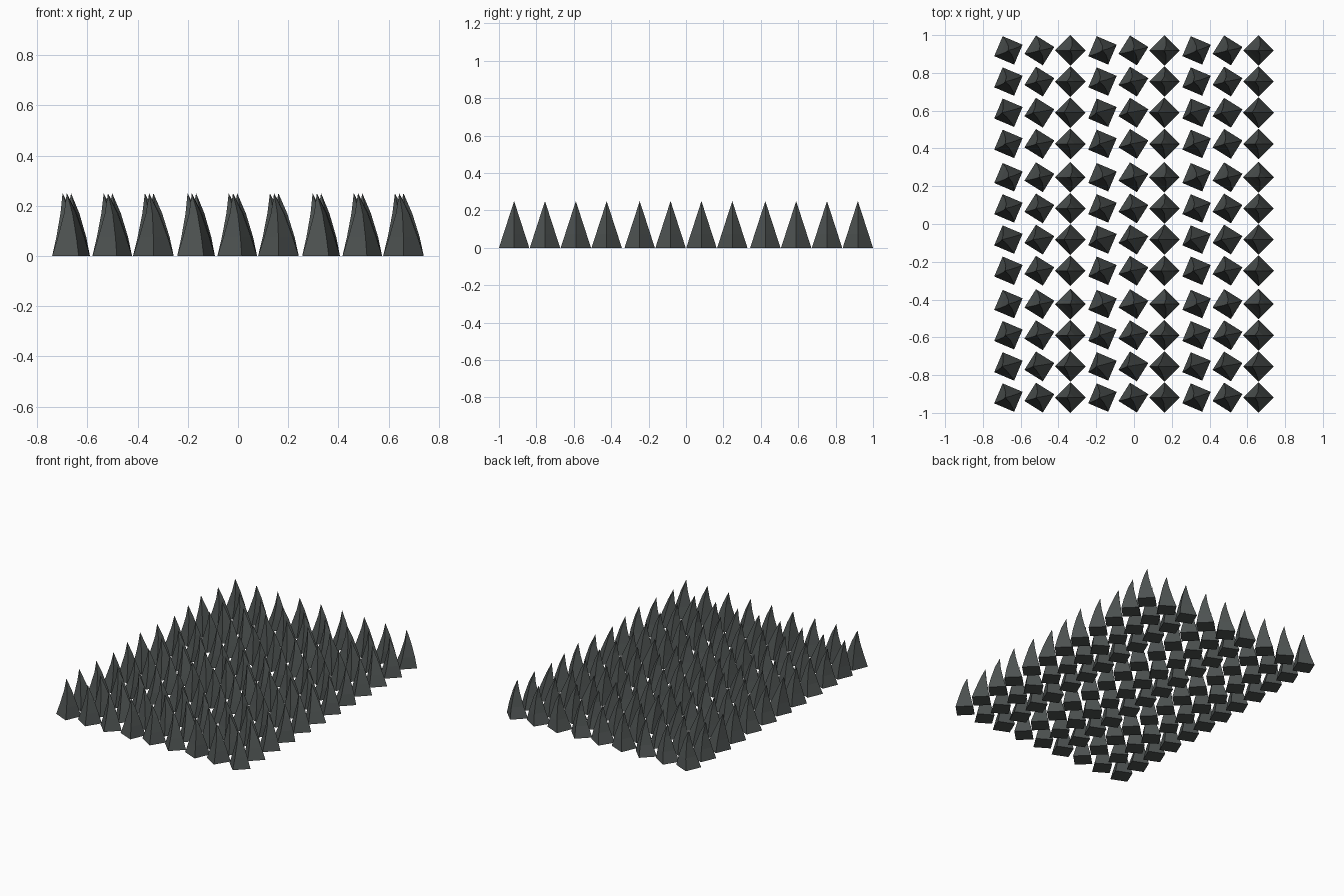
import bpy, bmesh, math

if "Cube" in bpy.data.objects:
    bpy.data.objects.remove(bpy.data.objects["Cube"])

stone = bpy.data.materials.new("dark slate")
stone.diffuse_color = (0.075, 0.085, 0.083, 1)
stone.use_nodes = True
stone.node_tree.nodes["Principled BSDF"].inputs["Base Color"].default_value = stone.diffuse_color

R, H = 0.081, 0.25                      # base corner radius and spike height
TURNS = (22, 13, 0)                     # twist of each column in a tile (degrees)
RINGS = (0.0, 0.075, 0.17)              # heights of the square rings
# sideways drift of ring 2, ring 3 and tip for each row in a tile
DRIFTS = ((0, -0.004, -0.017), (-0.006, -0.018, -0.034),
          (0.003, -0.001, -0.017), (0.008, 0.009, 0.0))


def add_spike(bm, x, y, turn, drift):
    """Four-sided tapering spike with a slightly bent tip."""
    rings = []
    for z, dx in zip(RINGS, (0.0,) + tuple(drift[:2])):
        r = R * (1 - z / H)
        rings.append([bm.verts.new((x + dx + r * math.cos(a), y + r * math.sin(a), z))
                      for a in (math.radians(turn + 90 * k) for k in range(4))])
    tip = bm.verts.new((x + drift[2], y, H))
    bm.faces.new(rings[0][::-1])
    for k in range(4):
        n = (k + 1) % 4
        for lo, hi in zip(rings, rings[1:]):
            bm.faces.new((lo[k], lo[n], hi[n], hi[k]))
        bm.faces.new((rings[-1][k], rings[-1][n], tip))


# 3 x 3 tiles, each with 3 columns and 4 rows of spikes
for ti in range(3):
    for tj in range(3):
        bm = bmesh.new()
        for i, turn in enumerate(TURNS):
            for j, drift in enumerate(DRIFTS):
                add_spike(bm, -0.665 + ti * 0.498 + i * 0.164,
                          -0.919 + tj * 0.6715 + j * 0.165, turn, drift)
        me = bpy.data.meshes.new("spike_tile")
        bm.to_mesh(me)
        bm.free()
        me.materials.append(stone)
        bpy.context.collection.objects.link(bpy.data.objects.new(f"spike_tile_{ti}_{tj}", me))
